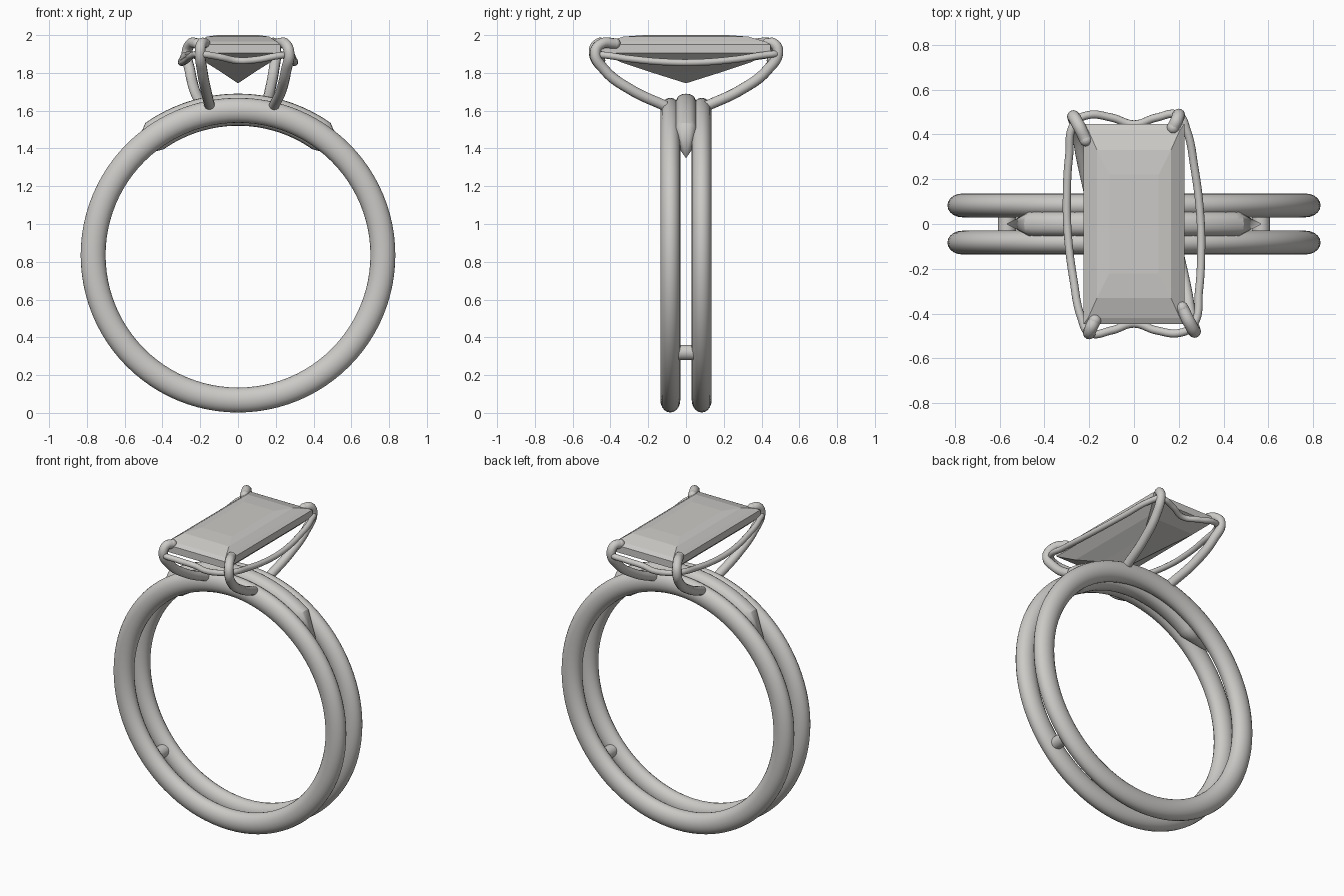
import bpy, bmesh
from math import sin, cos, pi, radians, copysign
from mathutils import Vector, Matrix

cube = bpy.data.objects.get("Cube")
if cube:
    bpy.data.objects.remove(cube)

CENTRE = Vector((0, 0, 0.835))
BAND_R = 0.767


def material(name, rgb):
    m = bpy.data.materials.new(name)
    m.use_nodes = True
    m.diffuse_color = (*rgb, 1)
    m.node_tree.nodes["Principled BSDF"].inputs["Base Color"].default_value = (*rgb, 1)
    return m


METAL = material("pale metal", (0.60, 0.59, 0.57))
STONE = material("pale stone", (0.60, 0.59, 0.57))


def add_object(name, bm, mat, smooth=None):
    bmesh.ops.recalc_face_normals(bm, faces=bm.faces)
    mesh = bpy.data.meshes.new(name)
    bm.to_mesh(mesh)
    bm.free()
    mesh.materials.append(mat)
    ob = bpy.data.objects.new(name, mesh)
    bpy.context.collection.objects.link(ob)
    if smooth:
        bpy.ops.object.select_all(action="DESELECT")
        ob.select_set(True)
        bpy.context.view_layer.objects.active = ob
        bpy.ops.object.shade_smooth_by_angle(angle=radians(smooth))
    return ob


def skin(bm, loops):
    """Bridge successive closed loops of equal length."""
    for a, b in zip(loops, loops[1:]):
        for i in range(len(a)):
            j = (i + 1) % len(a)
            bm.faces.new((a[i], a[j], b[j], b[i]))


def tube(name, points, radius, cyclic=False):
    """Smooth round wire through the points, with a ball at an open start."""
    data = bpy.data.curves.new(name, "CURVE")
    data.dimensions = "3D"
    data.bevel_depth = radius
    data.bevel_resolution = 4
    data.use_fill_caps = True
    spline = data.splines.new("BEZIER")
    spline.bezier_points.add(len(points) - 1)
    spline.use_cyclic_u = cyclic
    for p, co in zip(spline.bezier_points, points):
        p.co = co
        p.handle_left_type = p.handle_right_type = "AUTO"
    ob = bpy.data.objects.new(name + "_path", data)
    bpy.context.collection.objects.link(ob)
    mesh = ob.evaluated_get(bpy.context.evaluated_depsgraph_get()).to_mesh()
    bm = bmesh.new()
    bm.from_mesh(mesh)
    bpy.data.objects.remove(ob)
    if not cyclic:
        bmesh.ops.create_uvsphere(bm, u_segments=16, v_segments=10, radius=radius * 1.02,
                                  matrix=Matrix.Translation(points[0]))
    return add_object(name, bm, METAL, 50)


def half_turn(points):
    return [(-x, -y, z) for x, y, z in points]


# Twin bands with an oval section
for name, y in (("front_band", -0.083), ("back_band", 0.083)):
    bm = bmesh.new()
    loops = []
    for i in range(96):
        a = 2 * pi * i / 96
        loop = []
        for k in range(20):
            t = 2 * pi * k / 20
            r = BAND_R + 0.066 * cos(t)
            loop.append(bm.verts.new(CENTRE + Vector((r * sin(a), y + 0.053 * sin(t), r * cos(a)))))
        loops.append(loop)
    skin(bm, loops + loops[:1])
    add_object(name, bm, METAL, 60)

# Bridge bar between the bands, pointed at both ends
bm = bmesh.new()
loops = []
for i in range(33):
    a = radians(-35 + 70 * i / 32)
    loop = []
    for k in range(24):
        t = 2 * pi * k / 24
        r = 0.77 + 0.085 * copysign(abs(cos(t)) ** 0.8, cos(t))
        y = 0.06 * copysign(abs(sin(t)) ** 0.8, sin(t))
        loop.append(bm.verts.new(CENTRE + Vector((r * sin(a), y, r * cos(a)))))
    loops.append(loop)
skin(bm, loops)
for loop, side in ((loops[0], -1), (loops[-1], 1)):
    a = side * radians(48)
    tip = bm.verts.new(CENTRE + Vector((BAND_R * sin(a), 0, BAND_R * cos(a))))
    for i in range(24):
        bm.faces.new((loop[i], loop[(i + 1) % 24], tip))
add_object("bridge_bar", bm, METAL, 30)

# Small pegs joining the bands low down
for name, side in (("left_peg", 1), ("right_peg", -1)):
    bm = bmesh.new()
    bmesh.ops.create_cone(bm, cap_ends=True, segments=24, radius1=0.04, radius2=0.04, depth=0.13,
                          matrix=Matrix.Translation((side * 0.567, 0, 0.32)) @ Matrix.Rotation(pi / 2, 4, "X"))
    add_object(name, bm, METAL, 40)

# Step-cut stone: half width, half length, height
bm = bmesh.new()
steps = [(0.11, 0.22, 2.0), (0.165, 0.33, 1.992), (0.205, 0.42, 1.965), (0.225, 0.447, 1.95),
         (0.225, 0.447, 1.905), (0.17, 0.34, 1.855), (0.09, 0.19, 1.805)]
loops = [[bm.verts.new((sx * w, sy * l, z)) for sx, sy in ((-1, -1), (1, -1), (1, 1), (-1, 1))]
         for w, l, z in steps]
skin(bm, loops)
bm.faces.new(loops[0])
tip = bm.verts.new((0, 0, 1.745))
for i in range(4):
    bm.faces.new((loops[-1][i], loops[-1][(i + 1) % 4], tip))
add_object("stone", bm, STONE)

# Four claws, from the tip over the stone down to the bands
wide = [(0.215, -0.375, 1.955), (0.25, -0.445, 1.955), (0.27, -0.48, 1.91), (0.255, -0.43, 1.815),
        (0.23, -0.29, 1.71), (0.19, -0.11, 1.625)]
narrow = [(-0.175, -0.43, 1.955), (-0.192, -0.465, 1.955), (-0.2, -0.487, 1.91), (-0.19, -0.43, 1.815),
          (-0.17, -0.29, 1.71), (-0.15, -0.11, 1.625)]
tube("front_left_claw", wide, 0.028)
tube("front_right_claw", narrow, 0.028)
tube("back_right_claw", half_turn(wide), 0.028)
tube("back_left_claw", half_turn(narrow), 0.028)

# Wavy rail looping round the stone
half_rail = [(-0.2, -0.485, 1.9), (-0.1, -0.475, 1.885), (0.0, -0.445, 1.865), (0.1, -0.475, 1.87),
             (0.21, -0.485, 1.89), (0.265, -0.45, 1.895), (0.29, -0.3, 1.875), (0.3, -0.12, 1.858),
             (0.295, 0.05, 1.855), (0.27, 0.25, 1.87), (0.235, 0.42, 1.895)]
tube("stone_rail", half_rail + half_turn(half_rail), 0.018, cyclic=True)
